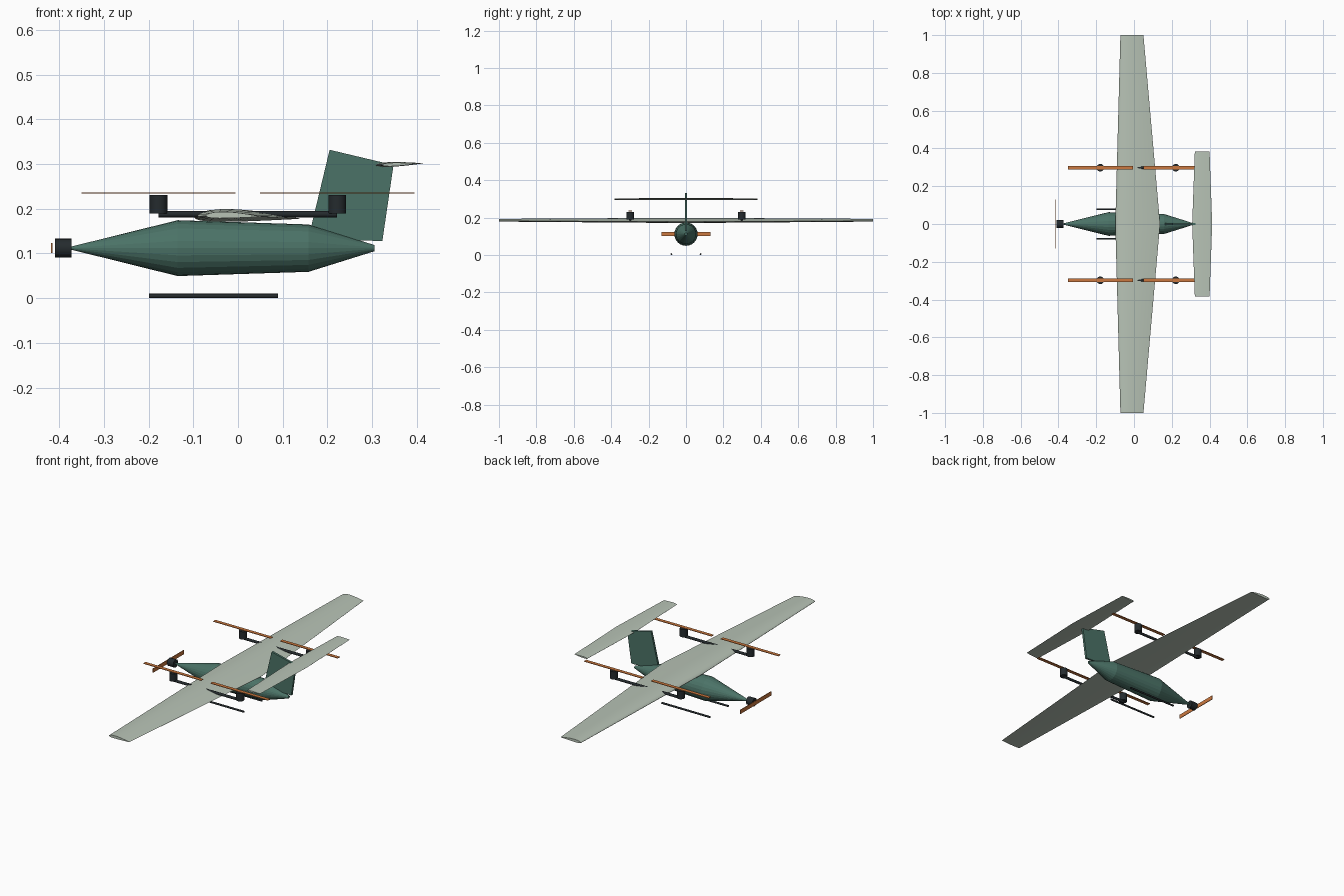
import bpy, bmesh, math
from mathutils import Matrix, Vector

if "Cube" in bpy.data.objects:
    bpy.data.objects.remove(bpy.data.objects["Cube"])


def material(name, rgb):
    m = bpy.data.materials.new(name)
    m.diffuse_color = (*rgb, 1)
    m.use_nodes = True
    m.node_tree.nodes["Principled BSDF"].inputs["Base Color"].default_value = m.diffuse_color
    return m


GREEN = material("green", (0.07, 0.17, 0.135))
SAGE = material("sage", (0.48, 0.55, 0.47))
ORANGE = material("orange", (0.60, 0.19, 0.05))
DARK = material("dark", (0.018, 0.024, 0.027))


def finish(name, bm, mat, smooth=None):
    bmesh.ops.recalc_face_normals(bm, faces=bm.faces)
    me = bpy.data.meshes.new(name)
    bm.to_mesh(me)
    bm.free()
    me.materials.append(mat)
    ob = bpy.data.objects.new(name, me)
    bpy.context.collection.objects.link(ob)
    if smooth:
        bpy.ops.object.select_all(action='DESELECT')
        ob.select_set(True)
        bpy.context.view_layer.objects.active = ob
        bpy.ops.object.shade_smooth_by_angle(angle=math.radians(smooth))
    return ob


def loft(name, rings, mat, smooth=None):
    bm = bmesh.new()
    loops = [[bm.verts.new(p) for p in r] for r in rings]
    n = len(loops[0])
    for a, b in zip(loops, loops[1:]):
        for i in range(n):
            j = (i + 1) % n
            bm.faces.new((a[i], a[j], b[j], b[i]))
    bm.faces.new(loops[0])
    bm.faces.new(loops[-1])
    return finish(name, bm, mat, smooth)


def box(name, centre, size, mat):
    bm = bmesh.new()
    bmesh.ops.create_cube(bm, size=1, matrix=Matrix.Translation(centre) @ Matrix.Diagonal((*size, 1)))
    return finish(name, bm, mat)


def rod(name, a, b, r, mat, sides=20):
    a, b = Vector(a), Vector(b)
    d = b - a
    bm = bmesh.new()
    m = Matrix.Translation((a + b) / 2) @ d.to_track_quat('Z', 'Y').to_matrix().to_4x4()
    bmesh.ops.create_cone(bm, cap_ends=True, segments=sides, radius1=r, radius2=r,
                          depth=d.length, matrix=m)
    return finish(name, bm, mat, 35)


def airfoil(le, chord, y, z, thick, camber, incidence, n=12):
    # four-digit style section, pitched about its quarter chord
    def point(t, side):
        yt = 5 * thick * (0.2969 * math.sqrt(t) - 0.126 * t - 0.3516 * t**2
                          + 0.2843 * t**3 - 0.1015 * t**4)
        p = 0.4
        yc = camber / p**2 * (2*p*t - t*t) if t < p else camber / (1-p)**2 * (1 - 2*p + 2*p*t - t*t)
        dx, dz = (t - 0.25) * chord, (yc + side * yt) * chord
        c, s = math.cos(incidence), math.sin(incidence)
        return (le + 0.25 * chord + dx * c + dz * s, y, z - dx * s + dz * c)
    ts = [(1 - math.cos(math.pi * i / n)) / 2 for i in range(n + 1)]
    return [point(t, 1) for t in reversed(ts)] + [point(t, -1) for t in ts[1:]]


def wing(name, half, root, tip, z, z_tip, thick, camber, deg):
    i = math.radians(deg)
    ends = [airfoil(*tip, -half, z_tip, thick, camber, i),
            airfoil(*root, 0, z, thick, camber, i),
            airfoil(*tip, half, z_tip, thick, camber, i)]
    return loft(name, ends, SAGE, 30)


# Fuselage
sides = 24
profile = [(-0.375, 0.003), (-0.135, 0.0625), (0.158, 0.053), (0.305, 0.007)]
loft("fuselage", [[(x, r * math.cos(2 * math.pi * k / sides), 0.112 + r * math.sin(2 * math.pi * k / sides))
                   for k in range(sides)] for x, r in profile], GREEN, 12)

# Wing and tailplane
wing("main_wing", 1.0, (-0.099, 0.237), (-0.072, 0.122), 0.181, 0.184, 0.12, 0.02, 1.0)
wing("tailplane", 0.383, (0.308, 0.106), (0.322, 0.078), 0.299, 0.299, 0.10, 0.0, -2.0)

# Tail fin
fin = [(0.157, 0.132), (0.323, 0.128), (0.348, 0.298), (0.205, 0.332)]
loft("tail_fin", [[(x, y, z) for x, z in fin] for y in (-0.006, 0.006)], GREEN)

# Nose motor and propeller
rod("nose_motor", (-0.41, 0, 0.112), (-0.373, 0, 0.112), 0.021, DARK)
box("nose_propeller", (-0.417, 0, 0.112), (0.003, 0.262, 0.022), ORANGE)

# Lift booms, motors, rotors and landing skids on each side
for s, side in ((1, "left"), (-1, "right")):
    y = 0.298 * s
    rod(f"{side}_boom", (-0.178, y, 0.188), (0.222, y, 0.188), 0.007, DARK, 14)
    for x, end in ((-0.178, "front"), (0.222, "rear")):
        rod(f"{side}_{end}_lift_motor", (x, y, 0.189), (x, y, 0.231), 0.02, DARK)
        box(f"{side}_{end}_rotor", (x, y, 0.2355), (0.345, 0.019, 0.003), ORANGE)
    rod(f"{side}_skid", (-0.199, 0.078 * s, 0.005), (0.09, 0.078 * s, 0.005), 0.005, DARK, 12)
